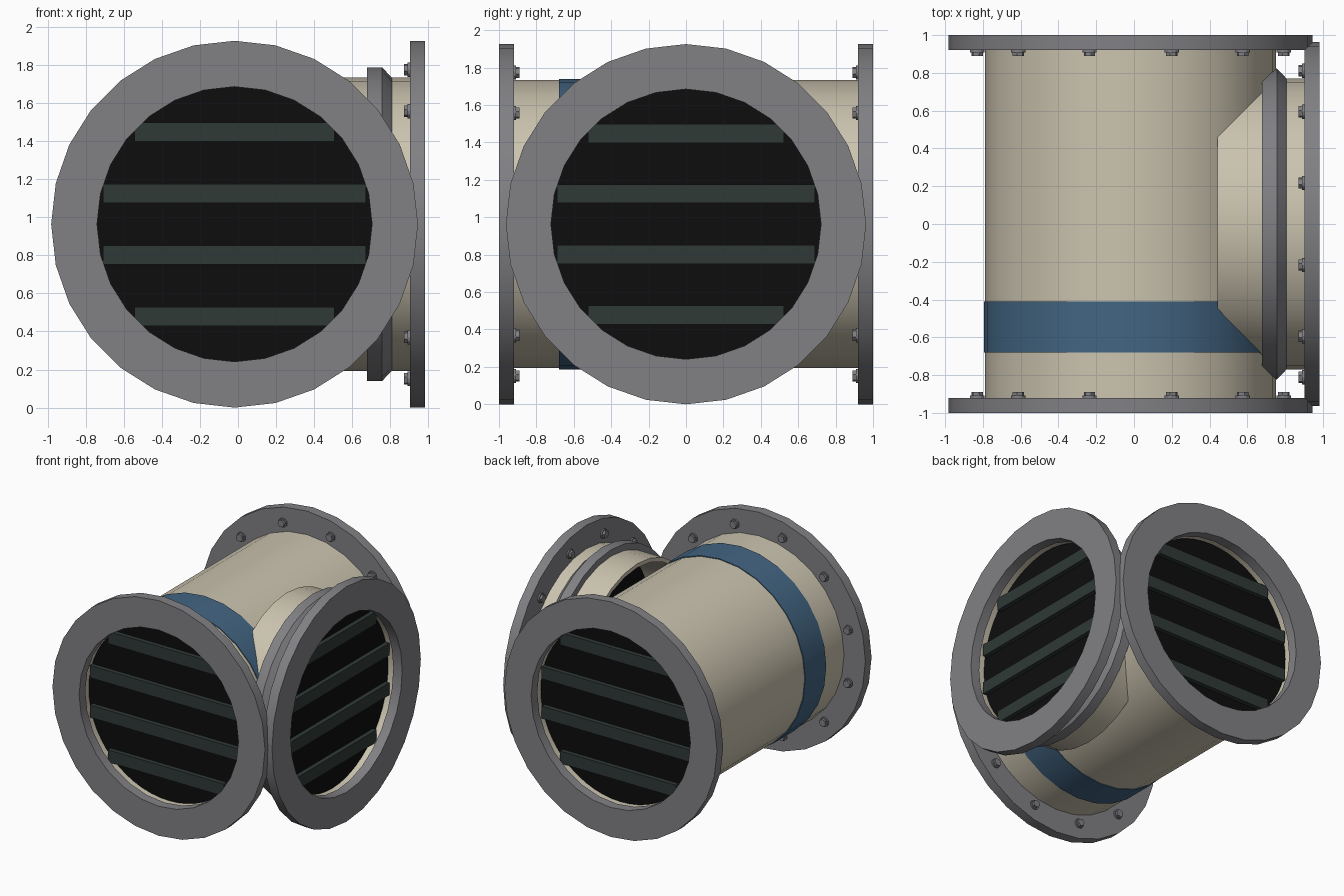
import bpy, bmesh, math
from mathutils import Matrix, Vector

if "Cube" in bpy.data.objects:
    bpy.data.objects.remove(bpy.data.objects["Cube"])

SIDES = 28
ORIGIN = Vector((-0.018, 0, 0.963))


def material(name, rgb):
    m = bpy.data.materials.new(name)
    m.diffuse_color = (*rgb, 1)
    m.use_nodes = True
    m.node_tree.nodes["Principled BSDF"].inputs["Base Color"].default_value = m.diffuse_color
    return m


BEIGE = material("beige paint", (0.60, 0.55, 0.43))
GREY = material("flange grey", (0.22, 0.22, 0.235))
BLUE = material("band blue", (0.055, 0.13, 0.225))
SLAT = material("slat dark green", (0.029, 0.041, 0.038))
BLACK = material("inner black", (0.004, 0.004, 0.004))


def frame(direction):
    """Local z points out of the duct, local y is up."""
    w = Vector(direction)
    v = Vector((0, 0, 1))
    u = v.cross(w)
    return Matrix.Translation(ORIGIN) @ Matrix((u, v, w)).transposed().to_4x4()


def finish(name, bm, mat, mtx):
    bmesh.ops.recalc_face_normals(bm, faces=bm.faces)
    me = bpy.data.meshes.new(name)
    bm.to_mesh(me)
    bm.free()
    me.transform(mtx)
    me.materials.append(mat)
    ob = bpy.data.objects.new(name, me)
    bpy.context.collection.objects.link(ob)
    bpy.ops.object.select_all(action='DESELECT')
    ob.select_set(True)
    bpy.context.view_layer.objects.active = ob
    bpy.ops.object.shade_smooth_by_angle(angle=math.radians(25))
    return ob


def ring(name, profile, mat, mtx):
    """Revolve a closed (radius, distance) profile around local z."""
    bm = bmesh.new()
    loops = []
    for i in range(SIDES):
        a = 2 * math.pi * i / SIDES
        loops.append([bm.verts.new((r * math.cos(a), r * math.sin(a), d)) for r, d in profile])
    n = len(profile)
    for i in range(SIDES):
        p, q = loops[i], loops[(i + 1) % SIDES]
        for j in range(n):
            k = (j + 1) % n
            bm.faces.new((p[j], q[j], q[k], p[k]))
    return finish(name, bm, mat, mtx)


def tube(name, r_in, r_out, d0, d1, mat, mtx):
    return ring(name, [(r_in, d0), (r_out, d0), (r_out, d1), (r_in, d1)], mat, mtx)


def add_cylinder(bm, r, d0, d1, segs, x=0, y=0, turn=0):
    bmesh.ops.create_cone(
        bm, cap_ends=True, segments=segs, radius1=r, radius2=r, depth=d1 - d0,
        matrix=Matrix.Translation((x, y, (d0 + d1) / 2)) @ Matrix.Rotation(turn, 4, 'Z'))


def duct_end(label, mtx):
    # flange
    tube(label + "_flange", 0.722, 0.963, 0.92, 1.0, GREY, mtx)
    # twelve bolts behind the flange: washer and hex head
    bm = bmesh.new()
    for i in range(12):
        a = math.radians(15 + 30 * i)
        x, y = 0.84 * math.cos(a), 0.84 * math.sin(a)
        add_cylinder(bm, 0.038, 0.908, 0.925, 12, x, y)
        add_cylinder(bm, 0.031, 0.89, 0.91, 6, x, y, a)
    finish(label + "_bolts", bm, GREY, mtx)
    # dark backing disc
    bm = bmesh.new()
    add_cylinder(bm, 0.725, 0.855, 0.87, 56)
    finish(label + "_backing", bm, BLACK, mtx)
    # grille slats
    bm = bmesh.new()
    for y, half in ((-0.485, 0.525), (-0.162, 0.69), (0.162, 0.69), (0.485, 0.525)):
        bmesh.ops.create_cube(bm, size=1, matrix=Matrix.Translation((0, y, 0.887))
                              @ Matrix.Diagonal((2 * half, 0.1, 0.04, 1)))
    finish(label + "_slats", bm, SLAT, mtx)


front, back, side = frame((0, -1, 0)), frame((0, 1, 0)), frame((1, 0, 0))

# main duct with its painted band
tube("main_duct", 0.737, 0.77, -0.93, 0.93, BEIGE, front)
tube("blue_band", 0.76, 0.777, 0.41, 0.68, BLUE, front)

# side branch with chamfered collar
tube("branch_duct", 0.737, 0.77, 0.46, 0.93, BEIGE, side)
ring("branch_collar", [(0.755, 0.695), (0.823, 0.695), (0.823, 0.775), (0.765, 0.83), (0.755, 0.83)],
     GREY, side)

for label, mtx in (("front", front), ("back", back), ("branch", side)):
    duct_end(label, mtx)
